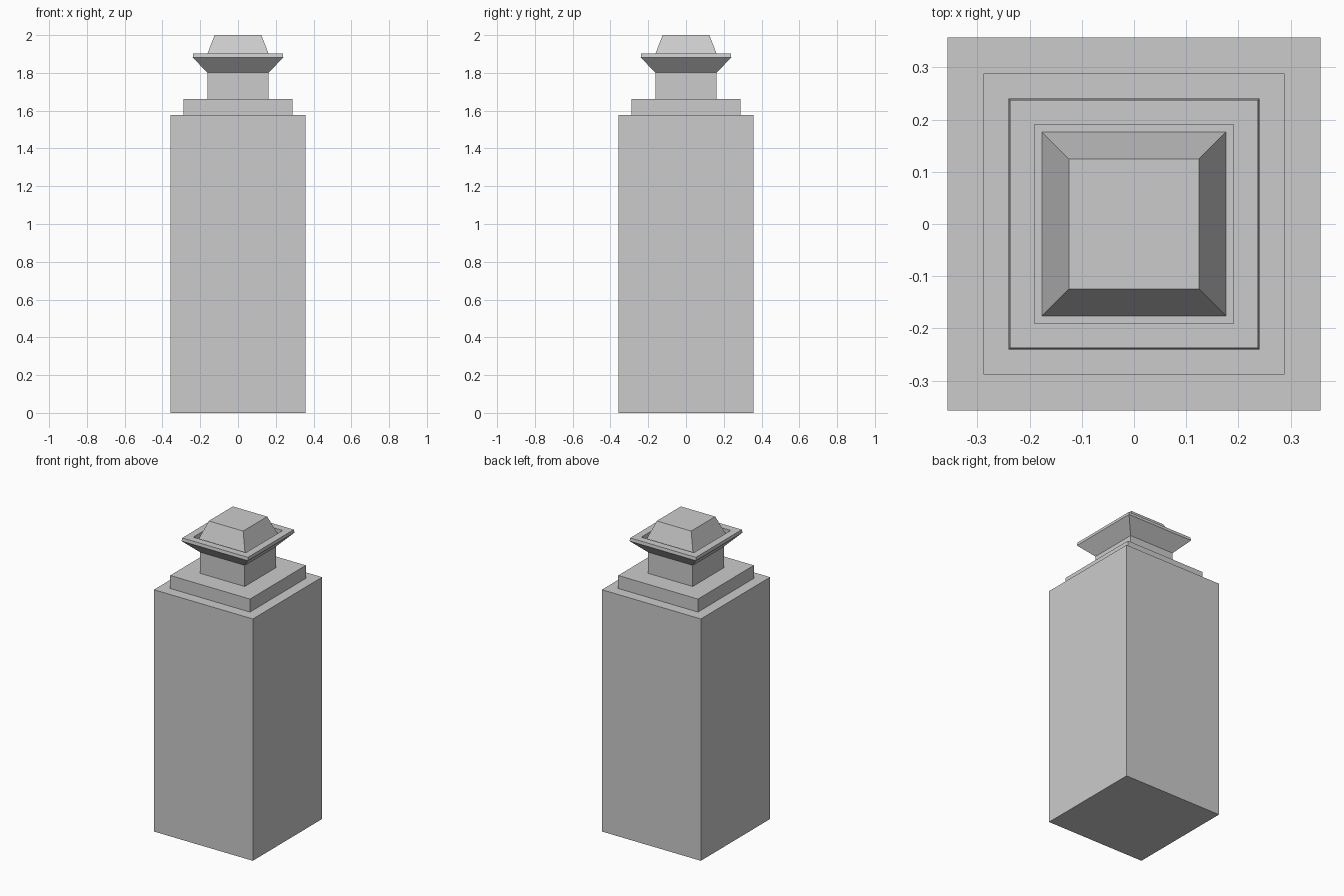
import bpy, bmesh

if "Cube" in bpy.data.objects:
    bpy.data.objects.remove(bpy.data.objects["Cube"])


def square_loft(name, profile, cap_bottom=False, cap_top=False):
    """Loft square rings given as (half width, height)."""
    bm = bmesh.new()
    rings = [[bm.verts.new((sx * h, sy * h, z))
              for sx, sy in ((-1, -1), (1, -1), (1, 1), (-1, 1))]
             for h, z in profile]
    for low, high in zip(rings, rings[1:]):
        for i in range(4):
            j = (i + 1) % 4
            bm.faces.new((low[i], low[j], high[j], high[i]))
    if cap_bottom:
        bm.faces.new(rings[0][::-1])
    if cap_top:
        bm.faces.new(rings[-1])
    mesh = bpy.data.meshes.new(name)
    bm.to_mesh(mesh)
    bm.free()
    obj = bpy.data.objects.new(name, mesh)
    bpy.context.collection.objects.link(obj)
    return obj


# Tall block with its top ledge
square_loft("body", [(0.357, 0), (0.357, 1.578), (0.288, 1.578)], cap_bottom=True)
# Low step and its ledge
square_loft("shoulder_step", [(0.288, 1.578), (0.288, 1.663), (0.162, 1.663)])
# Narrow neck
square_loft("neck", [(0.162, 1.663), (0.162, 1.801)])
# Flared collar with a recessed channel inside the rim
square_loft("collar", [(0.162, 1.801), (0.24, 1.882), (0.237, 1.902),
                       (0.19, 1.902), (0.19, 1.864), (0.176, 1.864)])
# Tapered cap rising from the channel
square_loft("cap", [(0.176, 1.864), (0.124, 2.0)], cap_top=True)
